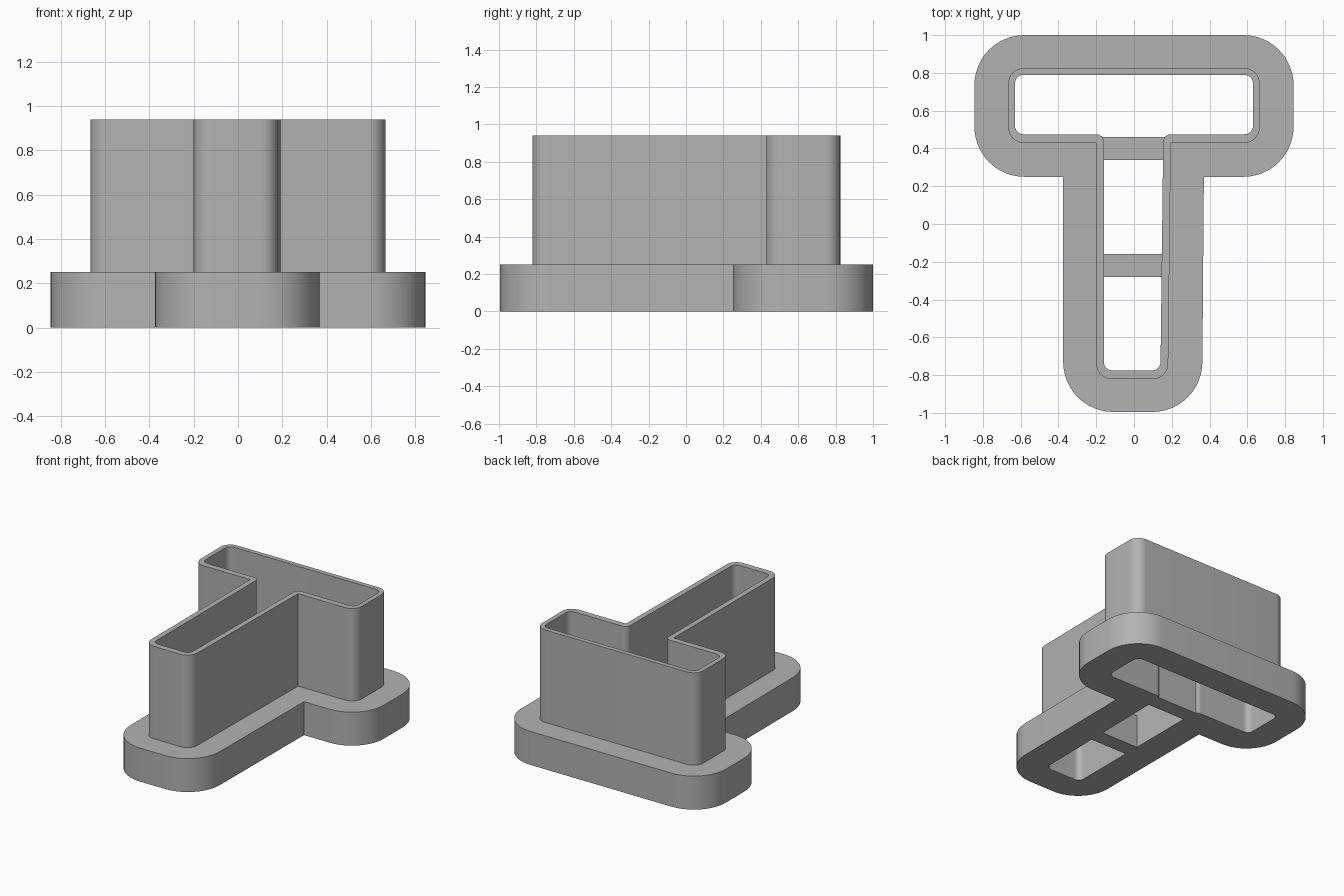
import bpy
import math
from mathutils import Vector

if "Cube" in bpy.data.objects:
    bpy.data.objects.remove(bpy.data.objects["Cube"], do_unlink=True)

BASE_H, TOP = 0.25, 0.94

# Single plain grey plastic
grey = bpy.data.materials.new("grey_plastic")
grey.use_nodes = True
colour = (0.45, 0.45, 0.45, 1)
grey.diffuse_color = colour
grey.node_tree.nodes["Principled BSDF"].inputs["Base Color"].default_value = colour


def rounded(corners, steps=12):
    """Outline with every (x, y, radius) corner replaced by a tangent arc."""
    pts = []
    for i, (x, y, r) in enumerate(corners):
        p = Vector((x, y))
        if r == 0:
            pts.append(p)
            continue
        a = (Vector(corners[i - 1][:2]) - p).normalized()
        b = (Vector(corners[(i + 1) % len(corners)][:2]) - p).normalized()
        half = a.angle(b) / 2
        centre = p + (a + b).normalized() * (r / math.sin(half))
        start = p + a * (r / math.tan(half)) - centre
        end = p + b * (r / math.tan(half)) - centre
        sweep = start.angle(end)
        for k in range(steps + 1):
            t = k / steps
            pts.append(centre + (start * math.sin((1 - t) * sweep)
                                 + end * math.sin(t * sweep)) / math.sin(sweep))
    return pts


def tee(half_w, back, under, left, right, tip_right, front, r, inner_r=0):
    """T outline whose stem tapers slightly on its left side."""
    return rounded([(-half_w, back, r), (-half_w, under, r), (left, under, inner_r),
                    (left, front, r), (tip_right, front, r), (right, under, inner_r),
                    (half_w, under, r), (half_w, back, r)])


def extrude(name, outlines, z0, z1):
    """Fill the first outline, with the others as holes, from z0 to z1."""
    curve = bpy.data.curves.new(name, 'CURVE')
    curve.dimensions = '2D'
    curve.fill_mode = 'BOTH'
    curve.extrude = (z1 - z0) / 2
    for pts in outlines:
        spline = curve.splines.new('POLY')
        spline.points.add(len(pts) - 1)
        for point, p in zip(spline.points, pts):
            point.co = (p.x, p.y, 0, 1)
        spline.use_cyclic_u = True
    temp = bpy.data.objects.new(name + "_outline", curve)
    bpy.context.collection.objects.link(temp)
    graph = bpy.context.evaluated_depsgraph_get()
    mesh = bpy.data.meshes.new_from_object(temp.evaluated_get(graph))
    bpy.data.objects.remove(temp, do_unlink=True)
    obj = bpy.data.objects.new(name, mesh)
    bpy.context.collection.objects.link(obj)
    obj.location.z = (z0 + z1) / 2
    mesh.materials.clear()
    mesh.materials.append(grey)
    # Weld the caps to the sides, then smooth only the rounded corners
    bpy.ops.object.select_all(action='DESELECT')
    obj.select_set(True)
    bpy.context.view_layer.objects.active = obj
    bpy.ops.object.mode_set(mode='EDIT')
    bpy.ops.mesh.select_all(action='SELECT')
    bpy.ops.mesh.remove_doubles(threshold=0.0001)
    bpy.ops.mesh.normals_make_consistent(inside=False)
    bpy.ops.object.mode_set(mode='OBJECT')
    bpy.ops.object.shade_smooth_by_angle(angle=math.radians(30))
    return obj


flange = tee(0.845, 1.0, 0.25, -0.375, 0.37, 0.36, -0.995, 0.265)
shell = tee(0.665, 0.825, 0.43, -0.20, 0.195, 0.18, -0.82, 0.08)
opening = tee(0.63, 0.79, 0.475, -0.16, 0.155, 0.14, -0.775, 0.045, 0.04)

# Wide grip flange and the thin upright wall, sharing one opening
extrude("base_flange", [flange, opening], 0, BASE_H)
extrude("cutter_wall", [shell, opening], BASE_H, TOP)

# Two bridges across the stem
for name, y0, y1 in (("back_bridge", 0.34, 0.46), ("front_bridge", -0.28, -0.16)):
    box = [Vector(c) for c in ((-0.17, y0), (0.165, y0), (0.165, y1), (-0.17, y1))]
    extrude(name, [box], 0, BASE_H)
